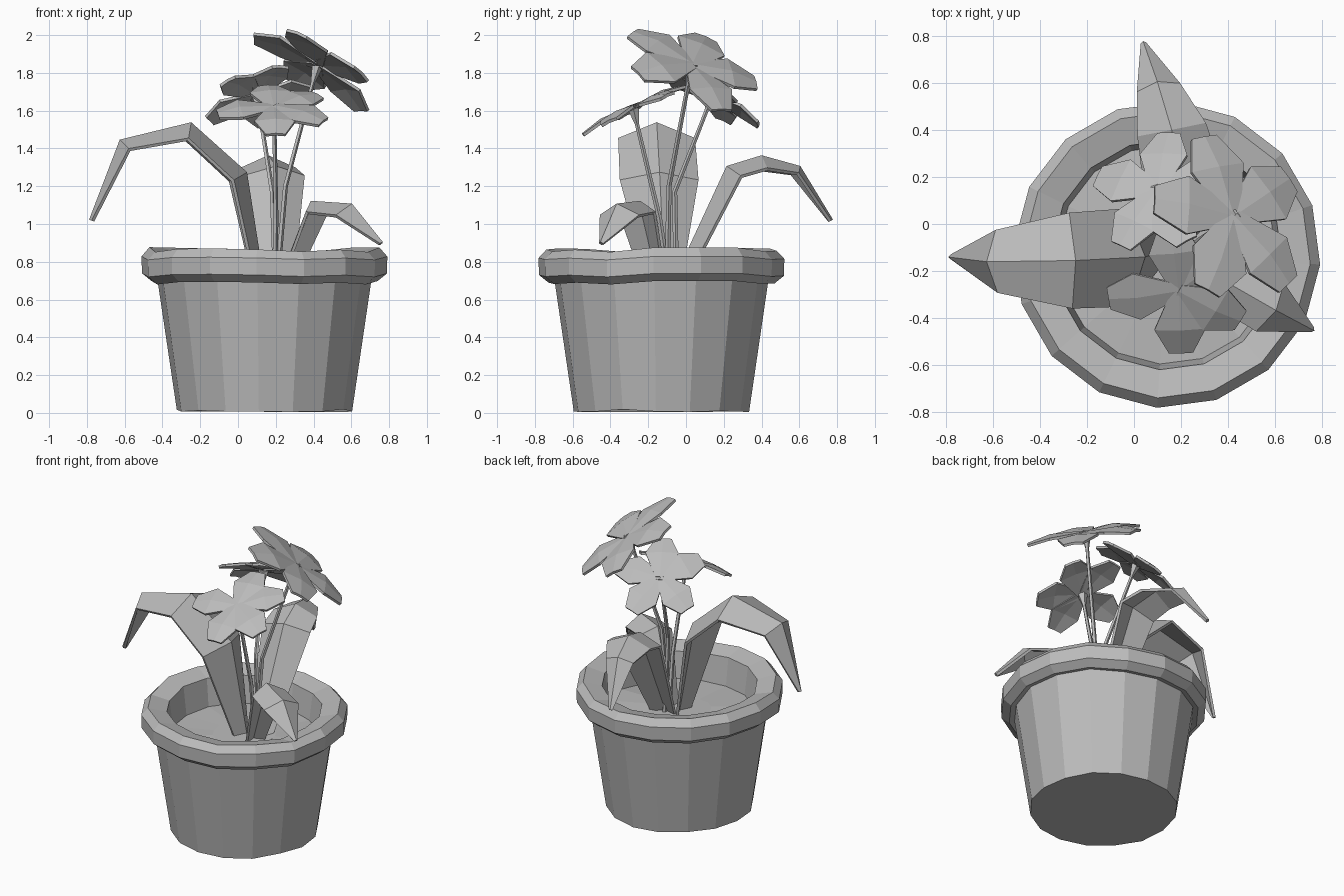
import bpy, bmesh, math, random
from mathutils import Vector

random.seed(4)
if "Cube" in bpy.data.objects:
    bpy.data.objects.remove(bpy.data.objects["Cube"], do_unlink=True)

grey = bpy.data.materials.new("plain_grey")
grey.use_nodes = True
grey.diffuse_color = (0.5, 0.5, 0.5, 1)
grey.node_tree.nodes["Principled BSDF"].inputs["Base Color"].default_value = (0.5, 0.5, 0.5, 1)

CENTRE = Vector((0.14, -0.13, 0))
SIDES = 16


def finish(bm, name, thickness=0):
    bmesh.ops.recalc_face_normals(bm, faces=bm.faces)
    mesh = bpy.data.meshes.new(name)
    bm.to_mesh(mesh)
    bm.free()
    mesh.materials.append(grey)
    obj = bpy.data.objects.new(name, mesh)
    bpy.context.collection.objects.link(obj)
    if thickness:
        mod = obj.modifiers.new("thickness", "SOLIDIFY")
        mod.thickness = thickness
        mod.offset = 0
    return obj


def bridge(bm, rows, closed=False):
    """Join neighbouring rows of vertices with quads."""
    for a, b in zip(rows, rows[1:]):
        n = len(a)
        for i in range(n if closed else n - 1):
            j = (i + 1) % n
            bm.faces.new((a[i], a[j], b[j], b[i]))


def lathe(name, profile, cap_first=False, cap_last=False):
    """Turn (radius, height, wobble) steps around the pot's axis."""
    bm = bmesh.new()
    rows = []
    waves = [random.uniform(-1, 1) for _ in range(SIDES)]
    for r, z, wobble in profile:
        row = []
        for i in range(SIDES):
            a = math.radians(-3.7) + math.tau * i / SIDES
            p = CENTRE + Vector((r * math.cos(a), r * math.sin(a), z + wobble * waves[i]))
            row.append(bm.verts.new(p))
        rows.append(row)
    bridge(bm, rows, closed=True)
    if cap_first:
        bm.faces.new(rows[0])
    if cap_last:
        bm.faces.new(rows[-1])
    return finish(bm, name)


def leaf(name, spine, widths, drop):
    """Creased blade that follows its spine, with its edges lower than the crease."""
    pts = [Vector(p) for p in spine]
    run = pts[-1] - pts[0]
    side = Vector((-run.y, run.x, 0)).normalized()
    bm = bmesh.new()
    rows = []
    for i, (p, w) in enumerate(zip(pts, widths)):
        ahead = pts[min(i + 1, len(pts) - 1)] - p
        behind = p - pts[max(i - 1, 0)]
        tangent = (ahead.normalized() + behind.normalized()).normalized()
        up = tangent.cross(side)
        low = up * drop * min(1, w / max(widths) + 0.1)
        rows.append([bm.verts.new(v) for v in (p + side * w - low, p, p - side * w - low)])
    bridge(bm, rows)
    return finish(bm, name, 0.018)


def stem(name, path, radii):
    bm = bmesh.new()
    rows = []
    for p, r in zip(path, radii):
        rows.append([bm.verts.new(Vector(p) + Vector((r * math.cos(a), r * math.sin(a), 0)))
                     for a in (math.tau * k / 5 for k in range(5))])
    bridge(bm, rows, closed=True)
    bm.faces.new(rows[0])
    bm.faces.new(rows[-1])
    return finish(bm, name)


def flower(name, centre, normal, angles, length):
    """Blunt petals lying on a tilted plane; angles are bearings seen from above."""
    centre, normal = Vector(centre), Vector(normal).normalized()
    bm = bmesh.new()
    for k, deg in enumerate(angles):
        a = math.radians(deg)
        flat = Vector((math.cos(a), math.sin(a), 0))
        out = Vector((flat.x, flat.y, -flat.dot(normal) / normal.z)).normalized()
        side = normal.cross(out)
        rows = []
        for reach, width, lift in ((0, 0.1, 0), (0.6, 0.36, 0.03), (1, 0.17, -0.06)):
            mid = centre + out * reach * length + normal * (lift * length + 0.002 * k)
            edge = side * width * length
            sag = normal * width * length * 0.1
            rows.append([bm.verts.new(v) for v in (mid + edge - sag, mid, mid - edge - sag)])
        bridge(bm, rows)
    return finish(bm, name, 0.016)


# Pot: tapered wall, uneven thick rim and the inside down to the soil
lathe("pot_wall", [(0.465, 0.012, 0.008), (0.57, 0.72, 0)], cap_first=True)
lathe("pot_rim", [(0.55, 0.70, 0.012), (0.60, 0.69, 0.012), (0.65, 0.73, 0.012),
                  (0.652, 0.82, 0.012), (0.61, 0.865, 0.016), (0.49, 0.835, 0.012),
                  (0.465, 0.64, 0)])
lathe("soil", [(0.475, 0.65, 0.008), (0.2, 0.66, 0.012)], cap_last=True)

# Leaves arching out over the rim
leaf("large_leaf",
     [(0.14, -0.11, 0.63), (0.04, -0.14, 1.27), (-0.25, -0.155, 1.53),
      (-0.62, -0.16, 1.44), (-0.78, -0.14, 1.02)],
     [0.07, 0.205, 0.2, 0.13, 0.008], 0.085)
leaf("back_leaf",
     [(0.21, -0.09, 0.63), (0.2, 0.22, 1.3), (0.16, 0.4, 1.355),
      (0.1, 0.6, 1.3), (0.04, 0.77, 1.02)],
     [0.08, 0.16, 0.145, 0.09, 0.008], 0.065)
leaf("small_leaf",
     [(0.2, -0.13, 0.63), (0.39, -0.245, 1.115), (0.6, -0.365, 1.1), (0.76, -0.45, 0.9)],
     [0.06, 0.11, 0.115, 0.008], 0.065)

# Flowers and their thin stems, which flare under the petals
flowers = {
    "top_flower": ((0.42, 0.03, 1.84), (0.6, 0.41, 1), (34, 108, 166, 252, 311), 0.37,
                   (0.2, -0.1, 0.63), (0.25, -0.09, 1.2)),
    "back_flower": ((0.1, 0.14, 1.68), (-0.3, 0.6, 1), (15, 80, 165, 235, 300), 0.29,
                    (0.2, -0.05, 0.63), (0.18, -0.06, 1.17)),
    "front_flower": ((0.19, -0.28, 1.615), (0, -0.48, 1), (37, 97, 188, 272, 333), 0.3,
                     (0.19, -0.08, 0.63), (0.2, -0.14, 1.03)),
}
for name, (centre, normal, angles, length, base, bend) in flowers.items():
    flower(name, centre, normal, angles, length)
    top = Vector(centre)
    neck = Vector(bend).lerp(top, 0.85)
    stem(name + "_stem", [base, bend, neck, top], [0.016, 0.014, 0.012, 0.034])
